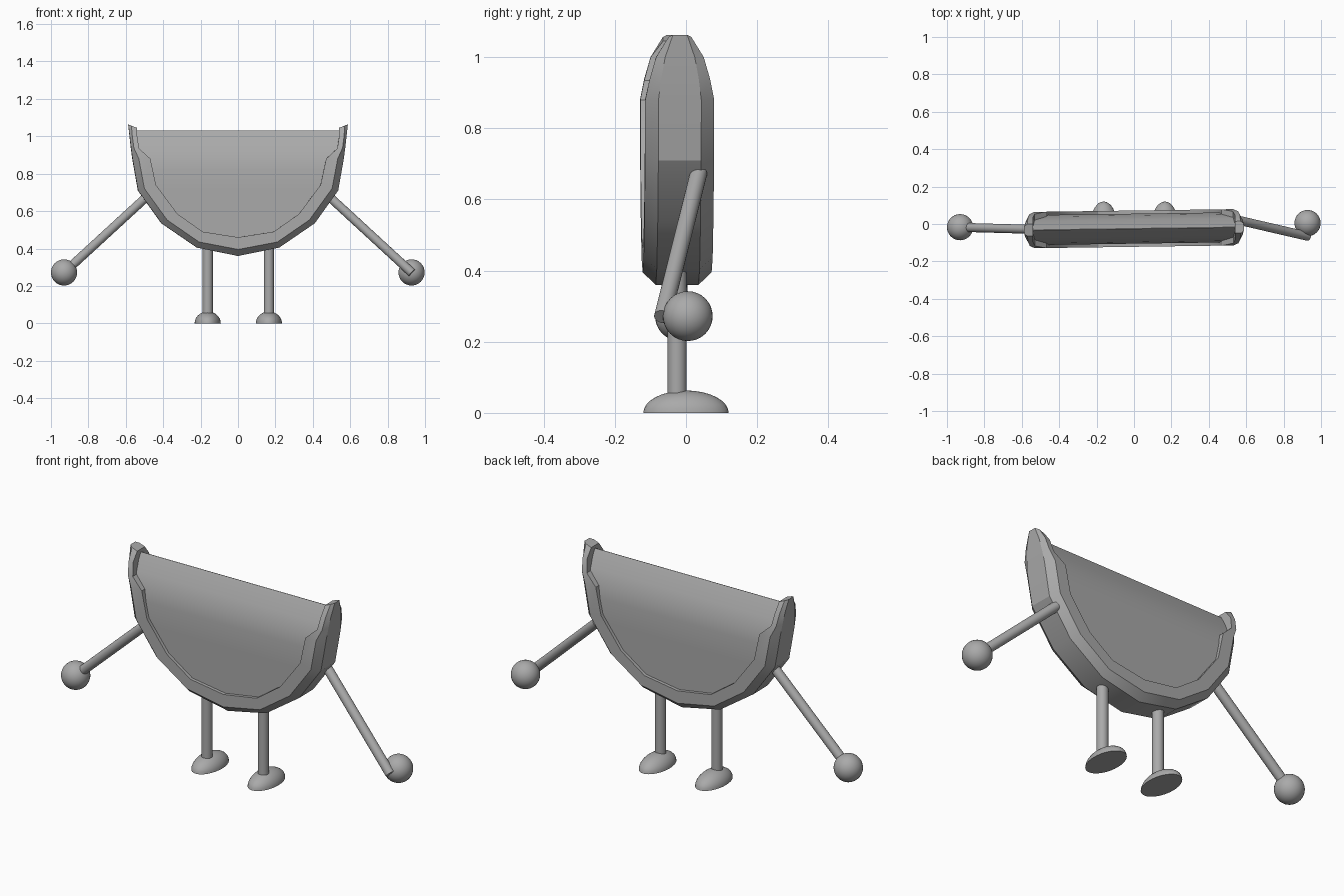
import bpy, bmesh, math
from mathutils import Vector, Matrix

if "Cube" in bpy.data.objects:
    bpy.data.objects.remove(bpy.data.objects["Cube"])

grey = bpy.data.materials.new("plain_grey")
grey.diffuse_color = (0.4, 0.4, 0.4, 1)
grey.use_nodes = True
grey.node_tree.nodes["Principled BSDF"].inputs["Base Color"].default_value = grey.diffuse_color

BODY = Matrix.Translation((0, -0.025, 0)) @ Matrix.Rotation(math.radians(0.8), 4, 'Z')


def finish(bm, name, angle=30):
    bmesh.ops.recalc_face_normals(bm, faces=bm.faces)
    mesh = bpy.data.meshes.new(name)
    bm.to_mesh(mesh)
    bm.free()
    mesh.materials.append(grey)
    obj = bpy.data.objects.new(name, mesh)
    bpy.context.collection.objects.link(obj)
    bpy.context.view_layer.objects.active = obj
    obj.select_set(True)
    bpy.ops.object.shade_smooth_by_angle(angle=math.radians(angle))
    obj.select_set(False)
    return obj


def loft(name, rings, angle):
    """Skin a list of closed rings and cap both ends."""
    bm = bmesh.new()
    loops = [[bm.verts.new(BODY @ Vector(p)) for p in ring] for ring in rings]
    n = len(loops[0])
    for a, b in zip(loops, loops[1:]):
        for i in range(n):
            j = (i + 1) % n
            bm.faces.new((a[i], a[j], b[j], b[i]))
    bm.faces.new(loops[0])
    bm.faces.new(loops[-1])
    return finish(bm, name, angle)


def rod(name, start, end, radius):
    a, b = Vector(start), Vector(end)
    d = b - a
    bm = bmesh.new()
    bmesh.ops.create_cone(bm, cap_ends=True, segments=24, radius1=radius, radius2=radius, depth=d.length)
    turn = d.to_track_quat('Z', 'Y').to_matrix().to_4x4()
    bm.transform(Matrix.Translation((a + b) / 2) @ turn)
    return finish(bm, name)


def ball(name, centre, size, half=False):
    bm = bmesh.new()
    bmesh.ops.create_uvsphere(bm, u_segments=32, v_segments=16, radius=1)
    if half:
        cut = bmesh.ops.bisect_plane(bm, geom=bm.verts[:] + bm.edges[:] + bm.faces[:], dist=1e-4,
                                     plane_co=(0, 0, 0), plane_no=(0, 0, 1), clear_inner=True)
        rim = [e for e in bm.edges if e.is_boundary]
        bmesh.ops.contextual_create(bm, geom=rim)
    bm.transform(Matrix.Translation(centre) @ Matrix.Diagonal((*size, 1)))
    return finish(bm, name)


# Rind: outer x, outer z, inner x, inner z, half thickness, from bottom to tip
half_rind = [
    (0.00, 0.36, 0.00, 0.46, 0.097),
    (0.22, 0.405, 0.19, 0.49, 0.097),
    (0.41, 0.535, 0.325, 0.585, 0.097),
    (0.535, 0.71, 0.44, 0.74, 0.097),
    (0.565, 0.88, 0.47, 0.88, 0.097),
    (0.573, 0.94, 0.53, 0.935, 0.085),
    (0.58, 1.00, 0.54, 1.00, 0.067),
    (0.587, 1.063, 0.54, 1.045, 0.032),
]
stations = [(-ox, oz, -ix, iz, h) for ox, oz, ix, iz, h in half_rind[:0:-1]] + half_rind
rings = []
for ox, oz, ix, iz, h in stations:
    mx, mz = ox + (ix - ox) * 0.35, oz + (iz - oz) * 0.35
    side = [(ox, 0.62 * h, oz), (mx, h, mz), (ix, h, iz)]
    rings.append(side + [(x, -y, z) for x, y, z in reversed(side)])
loft("rind", rings, 25)

# Flesh: height, half width, half thickness, tapering to a ridge on top
levels = [(0.42, 0.06, 0.08), (0.46, 0.22, 0.08), (0.56, 0.37, 0.08), (0.70, 0.47, 0.08),
          (0.82, 0.51, 0.08), (0.88, 0.53, 0.071), (0.95, 0.553, 0.048), (1.03, 0.558, 0.001)]
loft("flesh", [[(-w, -t, z), (w, -t, z), (w, t, z), (-w, t, z)] for z, w, t in levels], 30)

# Arms and hands, the right arm swings forward
rod("left_arm", (-0.49, -0.03, 0.675), (-0.92, -0.018, 0.28), 0.024)
rod("right_arm", (0.49, 0.036, 0.675), (0.93, -0.066, 0.27), 0.024)
ball("left_hand", (-0.93, -0.017, 0.272), (0.07, 0.07, 0.07))
ball("right_hand", (0.928, 0.005, 0.272), (0.07, 0.07, 0.07))

# Legs and domed feet
for name, x in (("left", -0.162), ("right", 0.165)):
    rod(name + "_leg", (x, -0.025, 0.04), (x, -0.025, 0.44), 0.027)
    ball(name + "_foot", (x, 0, 0), (0.07, 0.12, 0.063), half=True)
